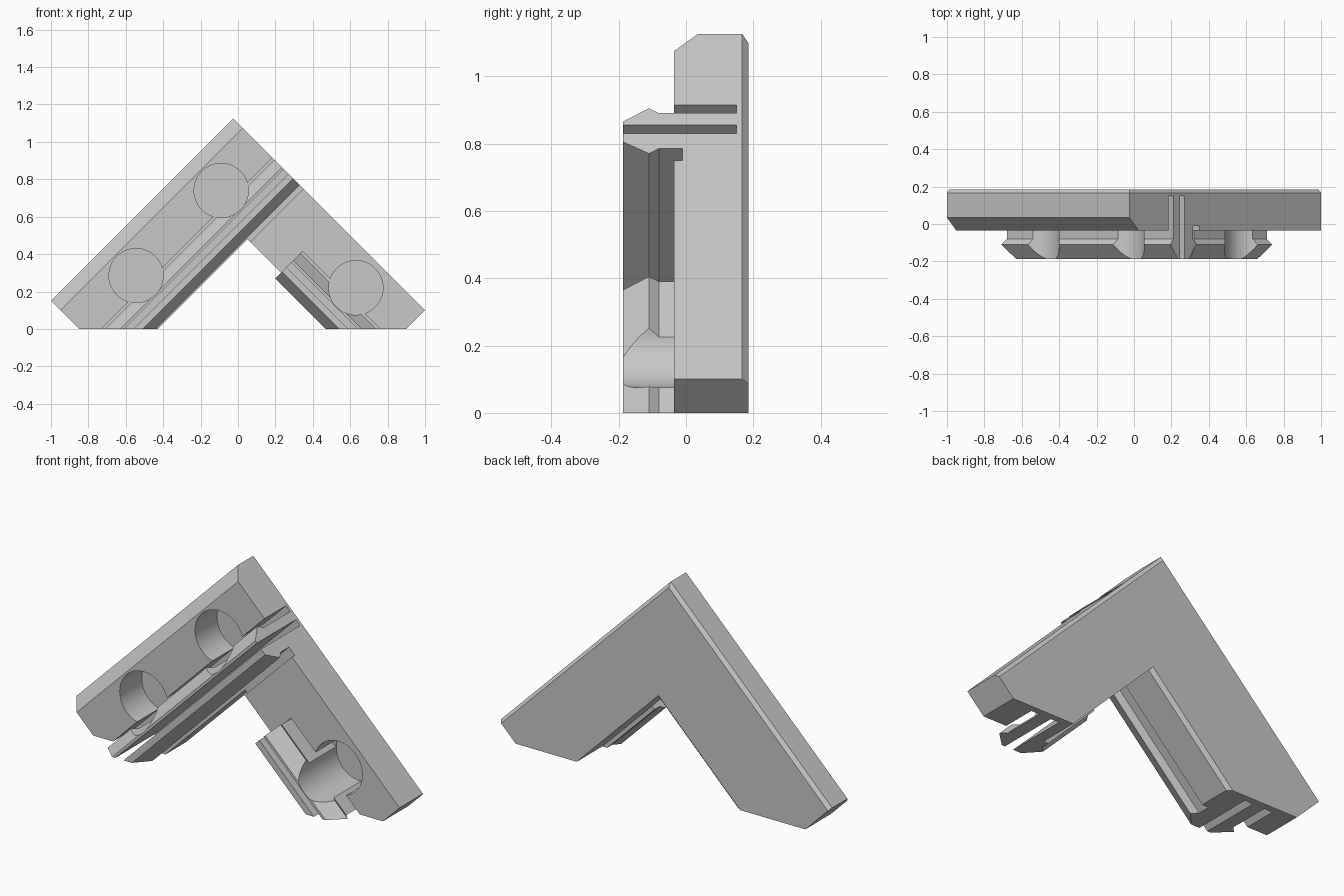
import bpy, bmesh
from mathutils import Vector

cube = bpy.data.objects.get("Cube")
if cube:
    bpy.data.objects.remove(cube, do_unlink=True)

COLOUR = (0.58, 0.58, 0.58, 1)
grey = bpy.data.materials.new("light_grey")
grey.use_nodes = True
grey.diffuse_color = COLOUR
grey.node_tree.nodes["Principled BSDF"].inputs["Base Color"].default_value = COLOUR

# Depths along y, and edges along the diagonals p = x + z and q = z - x
FRONT, BACK, TIP, GROOVE, SLOT = -0.035, 0.185, -0.187, -0.01, 0.15
OUT_P, OUT_Q, IN_P, IN_Q = 1.1, 1.15, 0.53, 0.43
END_P, END_Q = -0.85, -0.9
GROOVE_Q, CLIP_END = 0.40, 0.07
BEV_Y, BEV = 0.018, 0.026


def finish(bm, name):
    bm.normal_update()
    bmesh.ops.recalc_face_normals(bm, faces=bm.faces)
    if bm.calc_volume(signed=True) < 0:
        bmesh.ops.reverse_faces(bm, faces=bm.faces)
    mesh = bpy.data.meshes.new(name)
    bm.to_mesh(mesh)
    bm.free()
    mesh.materials.append(grey)
    ob = bpy.data.objects.new(name, mesh)
    bpy.context.collection.objects.link(ob)
    return ob


def slice_off(bm, point, normal):
    """Remove everything on the normal's side of a plane and cap the cut."""
    geom = bm.verts[:] + bm.edges[:] + bm.faces[:]
    cut = bmesh.ops.bisect_plane(bm, geom=geom, dist=1e-5, plane_co=point,
                                 plane_no=normal, clear_outer=True)["geom_cut"]
    edges = [e for e in cut if isinstance(e, bmesh.types.BMEdge)]
    if edges:
        bmesh.ops.contextual_create(bm, geom=edges)


def prism(name, profile, start, end, along, bevel_end=False):
    """Extrude an (across, y) profile along a diagonal and level it at the floor."""
    bm = bmesh.new()
    rings = []
    for t in (start, end):
        ring = []
        for a, y in profile:
            p, q = (t, a) if along == "p" else (a, t)
            ring.append(bm.verts.new(((p - q) / 2, y, (p + q) / 2)))
        rings.append(ring)
        bm.faces.new(ring)
    for i in range(len(profile)):
        j = (i + 1) % len(profile)
        bm.faces.new((rings[0][i], rings[0][j], rings[1][j], rings[1][i]))
    if bevel_end:
        slice_off(bm, (OUT_P, BACK - BEV_Y, 0), (1, 2 * BEV / (2 * BEV_Y), 1))
    slice_off(bm, (0, 0, 0), (0, 0, -1))
    return finish(bm, name)


def clip(shift):
    """Hooked snap rail split by a middle slot, with a flex slot beside it."""
    points = [(0.47, -0.08), (0.44, -0.11), (0.51, TIP),
              (0.56, TIP), (0.56, SLOT), (0.61, SLOT), (0.61, TIP),
              (0.63, TIP), (0.71, -0.11), (0.68, -0.08),
              (0.68, SLOT), (0.73, SLOT), (0.73, FRONT)]
    return [(a + shift, y) for a, y in points]


def drill(target, x, z):
    """Cut a blind round socket into the front."""
    radius, bottom = 0.145, SLOT + 0.005
    bm = bmesh.new()
    bmesh.ops.create_cone(bm, cap_ends=True, segments=64, radius1=radius,
                          radius2=radius, depth=0.5)
    for v in bm.verts:
        v.co = Vector((v.co.x + x, bottom - 0.25 + v.co.z, v.co.y + z))
    cutter = finish(bm, "socket_cutter")
    mod = target.modifiers.new("socket", "BOOLEAN")
    mod.operation = "DIFFERENCE"
    mod.solver = "EXACT"
    mod.object = cutter
    bpy.ops.object.select_all(action="DESELECT")
    bpy.context.view_layer.objects.active = target
    target.select_set(True)
    bpy.ops.object.modifier_apply(modifier=mod.name)
    bpy.data.objects.remove(cutter, do_unlink=True)


# Long arm: bevelled bar with a full-length clip and a relief groove
long_arm = prism("long_arm", [
    (IN_Q + BEV, BACK), (IN_Q, BACK - BEV_Y), (IN_Q, GROOVE), (0.47, GROOVE),
    *clip(0),
    (OUT_Q - 0.1, FRONT), (OUT_Q, 0.035), (OUT_Q, BACK - BEV_Y), (OUT_Q - BEV, BACK)],
    END_P, OUT_P, "p", bevel_end=True)

# Short arm: clipped lower end, plain middle, thin part under the groove
outer_edge = [(OUT_P, BACK - BEV_Y), (OUT_P - BEV, BACK), (IN_P, BACK)]
short_arm = prism("short_arm_lower", [
    (IN_P, FRONT), (0.50, FRONT), *clip(0.03), (OUT_P, FRONT), *outer_edge],
    END_Q, CLIP_END, "q")
parts = [long_arm, short_arm]
for name, front, start, end in (("short_arm_middle", FRONT, CLIP_END, GROOVE_Q),
                                ("short_arm_groove", GROOVE, GROOVE_Q, IN_Q + BEV)):
    parts.append(prism(name, [(IN_P, front), (OUT_P, front), *outer_edge], start, end, "q"))

# Blind round sockets
drill(long_arm, -0.09, 0.74)
drill(long_arm, -0.545, 0.285)
drill(short_arm, 0.63, 0.22)

for ob in parts:
    ob.select_set(True)
bpy.context.view_layer.objects.active = long_arm
bpy.ops.object.shade_smooth_by_angle()
